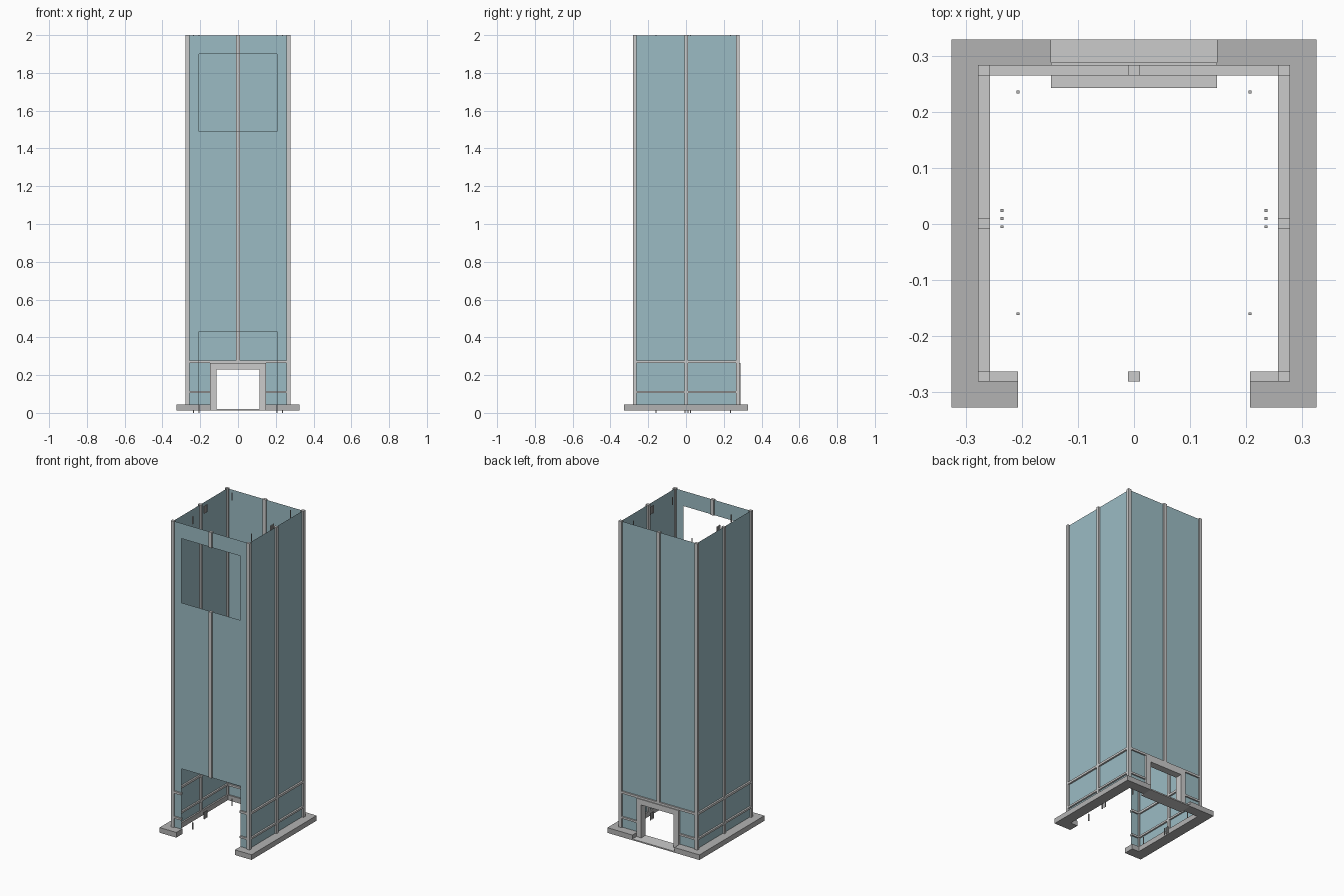
import bpy, bmesh

if "Cube" in bpy.data.objects:
    bpy.data.objects.remove(bpy.data.objects["Cube"])

def material(name, rgb):
    m = bpy.data.materials.new(name)
    m.diffuse_color = (*rgb, 1)
    m.use_nodes = True
    m.node_tree.nodes["Principled BSDF"].inputs["Base Color"].default_value = m.diffuse_color
    return m

TEAL = material("teal_panel", (0.33, 0.50, 0.55))
DARK = material("dark_grey", (0.45, 0.45, 0.45))

def finish(name, bm, mat=None):
    me = bpy.data.meshes.new(name)
    bm.to_mesh(me)
    bm.free()
    ob = bpy.data.objects.new(name, me)
    bpy.context.collection.objects.link(ob)
    if mat:
        me.materials.append(mat)
    return ob

def box(name, x, y, z, mat=None):
    bm = bmesh.new()
    bmesh.ops.create_cube(bm, size=1)
    for v in bm.verts:
        v.co = [r[0] if c < 0 else r[1] for c, r in zip(v.co, (x, y, z))]
    return finish(name, bm, mat)

def wall(name, us, zs, point, holes=()):
    """Thin sheet made of grid cells; cells listed in holes are left open."""
    bm = bmesh.new()
    for i in range(len(us) - 1):
        for j in range(len(zs) - 1):
            if (i, j) not in holes:
                u, w, a, b = us[i], us[i + 1], zs[j], zs[j + 1]
                bm.faces.new([bm.verts.new(point(*p)) for p in
                              ((u, a), (w, a), (w, b), (u, b))])
    bmesh.ops.remove_doubles(bm, verts=bm.verts, dist=1e-5)
    return finish(name, bm, TEAL)

FRONT = (-0.281, -0.263)
BACK = (0.265, 0.283)
Z0, TOP = 0.02, 2.0

def side(s, a, b):
    return tuple(sorted((s * a, s * b)))

# thin wall panels
fy, by = sum(FRONT) / 2, sum(BACK) / 2
wall("front_wall", (-0.267, -0.207, 0.207, 0.267), (Z0, 0.43, 1.49, 1.90, 1.997),
     lambda u, z: (u, fy, z), {(1, 0), (1, 2)})
wall("back_wall", (0.267, 0.13, -0.13, -0.267), (Z0, 0.245, 1.997),
     lambda u, z: (u, by, z), {(1, 0)})
wall("right_wall", (fy, by), (Z0, 1.997), lambda u, z: (0.267, u, z))
wall("left_wall", (by, fy), (Z0, 1.997), lambda u, z: (-0.267, u, z))

# centre posts of front and back walls
box("front_post_lower", (-0.011, 0.011), FRONT, (0.43, 1.49))
box("front_post_upper", (-0.011, 0.011), FRONT, (1.90, TOP))
box("back_post", (-0.011, 0.011), BACK, (0.25, TOP))

for s, tag in ((-1, "left"), (1, "right")):
    post = side(s, 0.257, 0.278)
    # corner and side posts
    box(tag + "_front_corner_post", post, FRONT, (Z0, TOP))
    box(tag + "_back_corner_post", post, BACK, (Z0, TOP))
    box(tag + "_side_post", post, (-0.008, 0.010), (Z0, TOP))
    # horizontal rails
    for z, lvl in (((0.104, 0.116), "lower"), ((0.264, 0.278), "upper")):
        box(f"{tag}_{lvl}_side_rail", post, (FRONT[0], BACK[1]), z)
        box(f"{tag}_{lvl}_front_rail", side(s, 0.207, 0.278), FRONT, z)
        inner = 0.148 if lvl == "lower" else 0.0
        box(f"{tag}_{lvl}_back_rail", side(s, inner, 0.278), BACK, z)
    # back doorway jambs
    box(tag + "_door_jamb", side(s, 0.115, 0.148), (0.242, 0.288), (0.013, 0.23))
    # short connector pins at top and bottom
    for z, lvl in (((0.0, 0.045), "bottom"), ((1.95, TOP), "top")):
        for x, y in ((0.207, 0.235), (0.207, -0.16),
                     (0.235, -0.005), (0.235, 0.010), (0.235, 0.024)):
            box(f"{tag}_{lvl}_pin", side(s, x - 0.0025, x + 0.0025),
                (y - 0.0025, y + 0.0025), z, DARK)

# doorway head and sill
box("door_head", (-0.148, 0.148), (0.242, 0.288), (0.23, 0.265))
box("door_sill", (-0.148, 0.148), (0.242, 0.329), (0.012, 0.02))

# base plinth, open at the front and at the back doorway
outline = [(0.207, -0.327), (0.325, -0.327), (0.325, 0.329), (0.148, 0.329),
           (0.148, 0.265), (0.257, 0.265), (0.257, -0.263), (0.207, -0.263)]
bm = bmesh.new()
face = bm.faces.new([bm.verts.new((x, y, 0.012)) for x, y in outline])
ext = bmesh.ops.extrude_face_region(bm, geom=[face], use_keep_orig=True)
bmesh.ops.translate(bm, vec=(0, 0, 0.033),
                    verts=[v for v in ext["geom"] if isinstance(v, bmesh.types.BMVert)])
bmesh.ops.recalc_face_normals(bm, faces=bm.faces)
plinth = finish("base_plinth", bm, DARK)
mirror = plinth.modifiers.new("mirror", 'MIRROR')
mirror.use_axis = (True, False, False)
